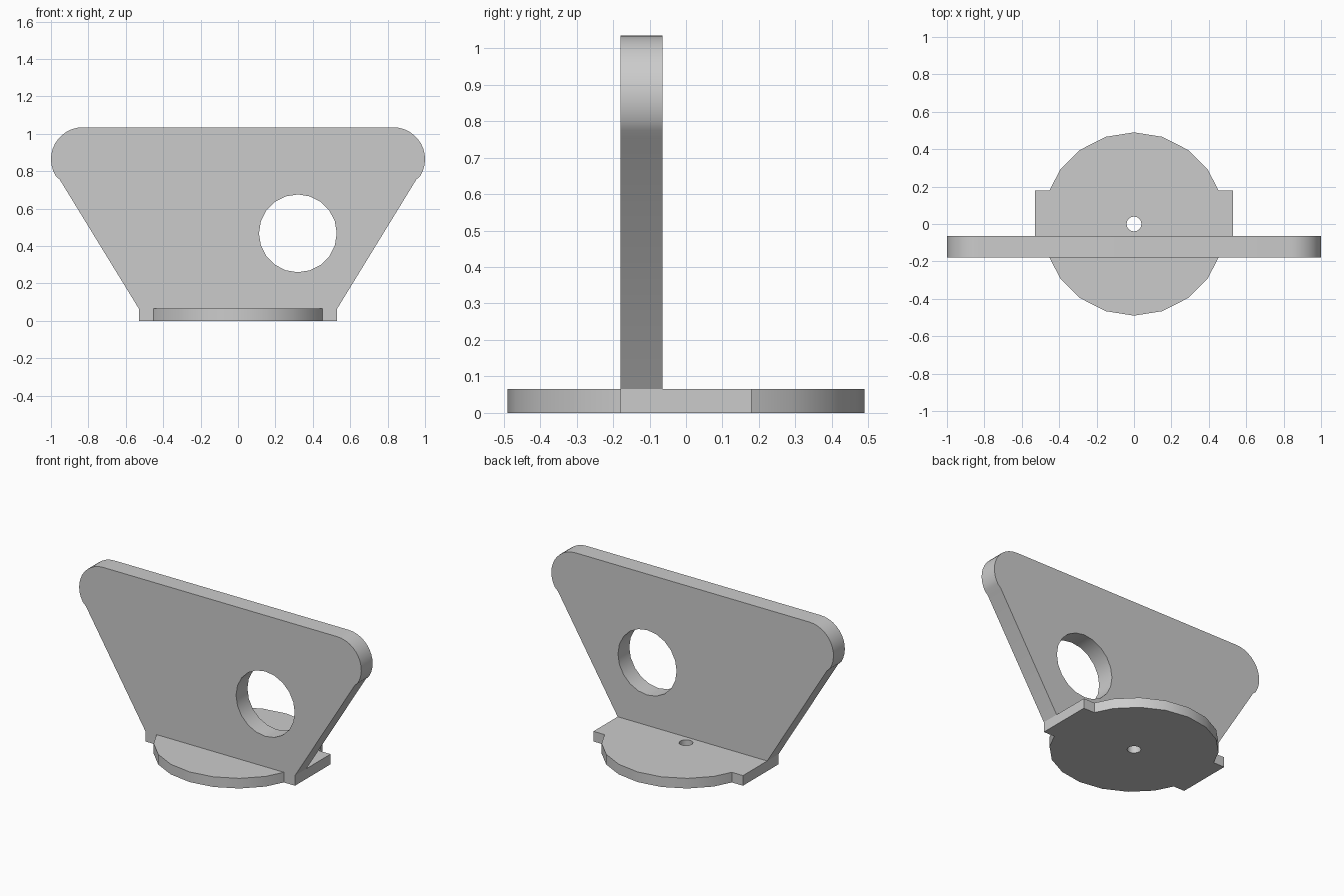
import bpy, bmesh
from math import sin, cos, radians
from mathutils import Matrix

cube = bpy.data.objects.get("Cube")
if cube:
    bpy.data.objects.remove(cube, do_unlink=True)

grey = bpy.data.materials.new("light_grey")
grey.use_nodes = True
grey.diffuse_color = (0.6, 0.6, 0.6, 1)
grey.node_tree.nodes["Principled BSDF"].inputs["Base Color"].default_value = (0.6, 0.6, 0.6, 1)


def arc(cx, cy, r, start, end, steps):
    angles = [radians(start + (end - start) * i / steps) for i in range(steps + 1)]
    return [(cx + r * cos(a), cy + r * sin(a)) for a in angles]


def plate(name, outlines, thickness, matrix):
    """Extrude a filled outline (later outlines are holes) into a smooth-edged plate."""
    curve = bpy.data.curves.new(name + "_profile", 'CURVE')
    curve.dimensions = '2D'
    curve.fill_mode = 'BOTH'
    curve.extrude = thickness / 2
    for pts in outlines:
        spline = curve.splines.new('POLY')
        spline.points.add(len(pts) - 1)
        for p, (x, y) in zip(spline.points, pts):
            p.co = (x, y, 0, 1)
        spline.use_cyclic_u = True
    helper = bpy.data.objects.new(name + "_profile", curve)
    bpy.context.collection.objects.link(helper)
    bpy.context.view_layer.update()
    mesh = bpy.data.meshes.new_from_object(helper.evaluated_get(bpy.context.evaluated_depsgraph_get()))
    bpy.data.objects.remove(helper, do_unlink=True)

    bm = bmesh.new()
    bm.from_mesh(mesh)
    bmesh.ops.remove_doubles(bm, verts=bm.verts, dist=0.0001)
    bmesh.ops.transform(bm, matrix=matrix, verts=bm.verts)
    bmesh.ops.recalc_face_normals(bm, faces=bm.faces)
    bm.to_mesh(mesh)
    bm.free()
    mesh.materials.clear()
    mesh.materials.append(grey)
    obj = bpy.data.objects.new(name, mesh)
    bpy.context.collection.objects.link(obj)
    bpy.ops.object.select_all(action='DESELECT')
    obj.select_set(True)
    bpy.context.view_layer.objects.active = obj
    bpy.ops.object.shade_smooth_by_angle(angle=radians(30))
    return obj


# Round base with a square tab on each side and a small centre hole
base_height = 0.065
tab = [(-0.451, 0.18), (-0.53, 0.18), (-0.53, -0.18), (-0.451, -0.18)]
half = arc(0, 0, 0.49, 36, 144, 6)
base = half + tab + [(-x, -y) for x, y in half] + [(-x, -y) for x, y in tab]
plate("base", [base, arc(0, 0, 0.04, 0, 337.5, 15)], base_height,
      Matrix.Translation((0, 0, base_height / 2)))

# Upright flared panel with rounded top corners and an off-centre hole
side = [(0.53, base_height), (0.953, 0.755)] + arc(0.83, 0.865, 0.17, -32, 90, 12)
panel = side + [(-x, z) for x, z in reversed(side)]
plate("upright_panel", [panel, arc(0.32, 0.468, 0.208, 0, 342, 19)], 0.115,
      Matrix.Translation((0, -0.1225, 0)) @ Matrix.Rotation(radians(90), 4, 'X'))
